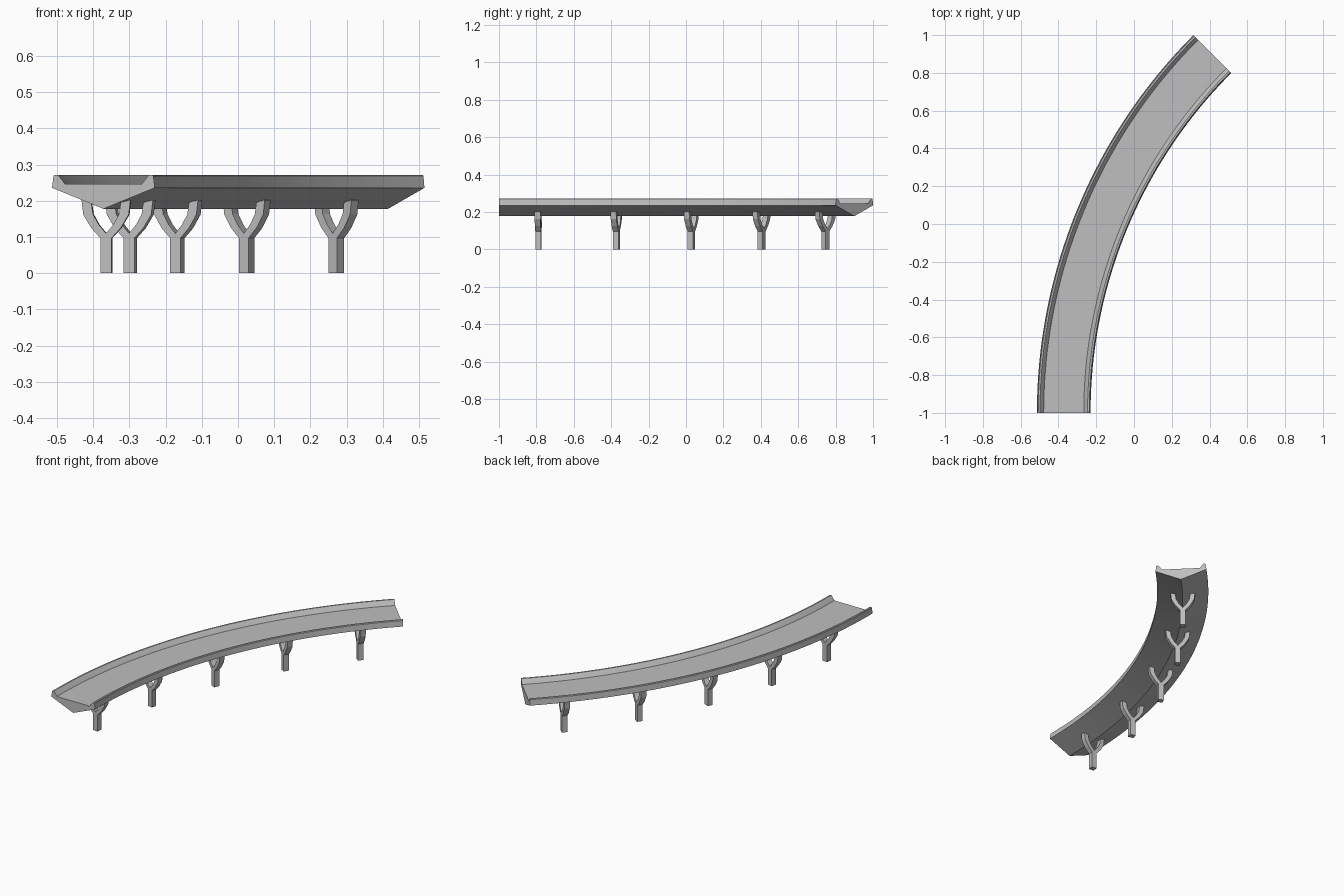
import bpy
import bmesh
from math import radians, sin, cos
from mathutils import Vector

cube = bpy.data.objects.get("Cube")
if cube:
    bpy.data.objects.remove(cube, do_unlink=True)

RADIUS = 2.687
CENTRE = Vector((2.315, -1.0, 0.0))
SWEEP = radians(45)
SEGMENTS = 40
SUPPORTS = 5
POST_DEPTH = 0.031

concrete = bpy.data.materials.new("concrete_grey")
concrete.use_nodes = True
grey = (0.52, 0.52, 0.52, 1.0)
concrete.diffuse_color = grey
bsdf = concrete.node_tree.nodes["Principled BSDF"]
bsdf.inputs["Base Color"].default_value = grey
bsdf.inputs["Roughness"].default_value = 0.9


def on_arc(angle, across, along, z):
    """Point on the curve: across points to the arc's centre, along follows the road."""
    radial = Vector((cos(angle), -sin(angle), 0))
    tangent = Vector((sin(angle), cos(angle), 0))
    return CENTRE - radial * (RADIUS - across) + tangent * along + Vector((0, 0, z))


def mirrored(half):
    """Close a half outline, listed from the top middle round to the bottom middle."""
    return half + [(-x, z) for x, z in reversed(half) if x > 0]


def loft(name, sections):
    """Join equal closed outlines into one capped solid."""
    bm = bmesh.new()
    rings = [[bm.verts.new(p) for p in s] for s in sections]
    for a, b in zip(rings, rings[1:]):
        for i in range(len(a)):
            j = (i + 1) % len(a)
            bm.faces.new((a[i], a[j], b[j], b[i]))
    bm.faces.new(rings[0])
    bm.faces.new(rings[-1])
    bmesh.ops.recalc_face_normals(bm, faces=bm.faces)
    mesh = bpy.data.meshes.new(name)
    bm.to_mesh(mesh)
    bm.free()
    mesh.materials.append(concrete)
    obj = bpy.data.objects.new(name, mesh)
    bpy.context.collection.objects.link(obj)
    return obj


# Road deck with kerb walls and a V-shaped underside
deck_outline = mirrored([
    (0, 0.246), (0.106, 0.246), (0.123, 0.269), (0.126, 0.272),
    (0.135, 0.272), (0.138, 0.269), (0.142, 0.236), (0, 0.178),
])
deck = loft("road_deck", [
    [on_arc(SWEEP * i / SEGMENTS, x, 0, z) for x, z in deck_outline]
    for i in range(SEGMENTS + 1)
])
bpy.ops.object.select_all(action="DESELECT")
deck.select_set(True)
bpy.context.view_layer.objects.active = deck
bpy.ops.object.shade_smooth_by_angle(angle=radians(12))

# Forked supports, evenly spaced under the deck
fork_outline = mirrored([
    (0, 0.110), (0.020, 0.134), (0.036, 0.163), (0.041, 0.196),
    (0.068, 0.203), (0.063, 0.162), (0.041, 0.125), (0.0155, 0.097),
    (0.0155, 0),
])
for n in range(SUPPORTS):
    angle = SWEEP * (n + 0.5) / SUPPORTS
    loft(f"forked_support_{n + 1}", [
        [on_arc(angle, x, side * POST_DEPTH / 2, z) for x, z in fork_outline]
        for side in (-1, 1)
    ])
